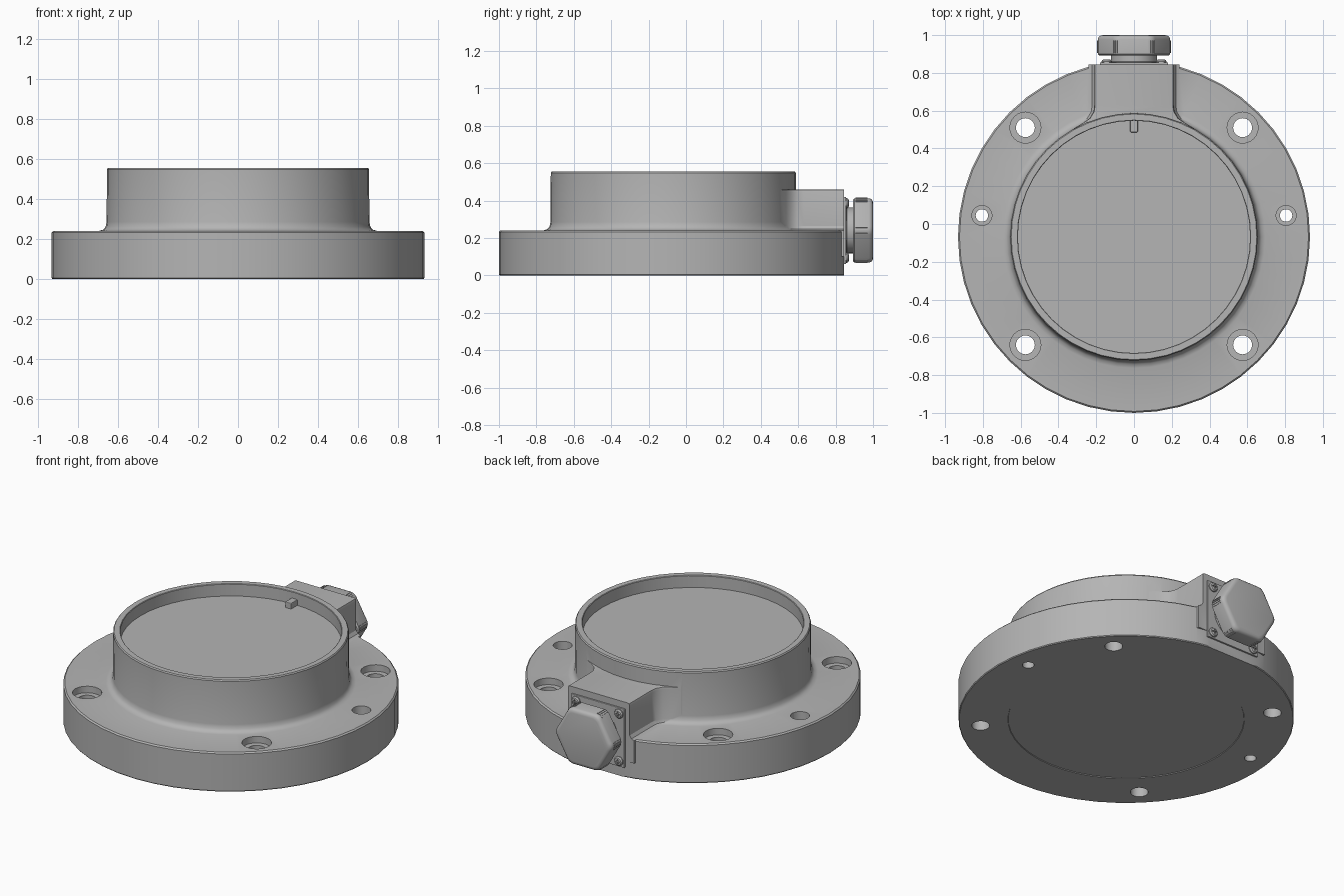
import bpy, bmesh, math
from mathutils import Vector, Matrix

cube = bpy.data.objects.get("Cube")
if cube:
    bpy.data.objects.remove(cube, do_unlink=True)

CY = -0.068      # centre of the round body
FACE = 0.845     # flat mounting face at the back
GZ = 0.24        # height of the gland axis

grey = bpy.data.materials.new("cast grey")
grey.use_nodes = True
colour = (0.46, 0.46, 0.46, 1)
grey.diffuse_color = colour
grey.node_tree.nodes["Principled BSDF"].inputs["Base Color"].default_value = colour


def finish(name, bm):
    bmesh.ops.remove_doubles(bm, verts=bm.verts, dist=1e-5)
    bmesh.ops.recalc_face_normals(bm, faces=bm.faces)
    mesh = bpy.data.meshes.new(name)
    bm.to_mesh(mesh)
    bm.free()
    mesh.materials.append(grey)
    ob = bpy.data.objects.new(name, mesh)
    bpy.context.collection.objects.link(ob)
    return ob


def select(ob):
    bpy.ops.object.select_all(action='DESELECT')
    ob.select_set(True)
    bpy.context.view_layer.objects.active = ob


def smooth(ob, angle=32):
    select(ob)
    bpy.ops.object.shade_smooth_by_angle(angle=math.radians(angle))


def loft(name, rings):
    """Skin a stack of equal-length rings and cap both ends."""
    bm = bmesh.new()
    loops = [[bm.verts.new(p) for p in ring] for ring in rings]
    n = len(loops[0])
    for a, b in zip(loops, loops[1:]):
        for i in range(n):
            j = (i + 1) % n
            bm.faces.new((a[i], a[j], b[j], b[i]))
    bm.faces.new(loops[0])
    bm.faces.new(loops[-1])
    return finish(name, bm)


def lathe(name, profile, centre, axis='Z', segments=48):
    """Turn (radius, distance) points around the z or y axis."""
    rings = []
    for r, d in profile:
        ring = []
        for i in range(segments):
            t = 2 * math.pi * i / segments
            u, v = r * math.cos(t), r * math.sin(t)
            p = Vector((u, v, d)) if axis == 'Z' else Vector((u, d, v))
            ring.append(p + Vector(centre))
        rings.append(ring)
    return loft(name, rings)


def box(name, centre, size, bevel=0.0):
    bm = bmesh.new()
    bmesh.ops.create_cube(bm, size=1, matrix=Matrix.Translation(centre) @ Matrix.Diagonal((*size, 1)))
    if bevel:
        bmesh.ops.bevel(bm, geom=bm.edges[:], offset=bevel, segments=2, affect='EDGES', profile=0.5)
    return finish(name, bm)


def boolean(target, tool, operation):
    mod = target.modifiers.new("cut", 'BOOLEAN')
    mod.operation, mod.object, mod.solver = operation, tool, 'EXACT'
    select(target)
    bpy.ops.object.modifier_apply(modifier=mod.name)
    bpy.data.objects.remove(tool, do_unlink=True)


# Flange and raised ring, turned in one piece with a recessed top
body = lathe("flanged_body", [
    (0.655, 0.004), (0.657, 0), (0.928, 0), (0.932, 0.005), (0.932, 0.232), (0.924, 0.24),
    (0.695, 0.24), (0.675, 0.246), (0.662, 0.26), (0.657, 0.285), (0.655, 0.548),
    (0.650, 0.555), (0.618, 0.555), (0.615, 0.552), (0.615, 0.48)], (0, CY, 0))

# Boss that flares into the ring, with a fillet at its foot
half = [(0.21, 0.9), (0.21, 0.63), (0.214, 0.595), (0.235, 0.56), (0.27, 0.535), (0.32, 0.505), (0.2, 0.3)]
levels = [(0.1, 0.03), (0.24, 0.03), (0.247, 0.012), (0.265, 0), (0.445, 0), (0.457, -0.004), (0.46, -0.014)]
rings = []
for z, grow in levels:
    right = [(x + grow, y, z) for x, y in half]
    rings.append(right + [(-x, y, z) for x, y, z in reversed(right)])
boolean(body, loft("boss", rings), 'UNION')
boolean(body, box("face_cutter", (0, FACE + 0.2, 0.3), (1.4, 0.4, 1)), 'DIFFERENCE')

# Counterbored mounting holes and smaller pin holes
holes = [(sx * 0.575, y, 0.05, 0.082, 0.2) for sx in (-1, 1) for y in (0.51, -0.64)]
holes += [(sx * 0.805, 0.045, 0.033, 0.053, 0.12) for sx in (-1, 1)]
for x, y, r, bore, floor in holes:
    tool = lathe("hole_cutter", [(r, -0.1), (r, floor), (bore, floor), (bore, 0.4)], (x, y, 0), segments=24)
    boolean(body, tool, 'DIFFERENCE')
smooth(body)

# Index tab on the recessed floor
box("index_tab", (0, 0.518, 0.495), (0.04, 0.065, 0.04), 0.004)

# Gland plate with four slotted screws
box("gland_plate", (0, FACE + 0.002, GZ), (0.36, 0.016, 0.36), 0.003)
for sx in (-1, 1):
    for sz in (-1, 1):
        x, z = sx * 0.145, GZ + sz * 0.145
        head = lathe("plate_screw", [(0.028, 0), (0.028, 0.008), (0.022, 0.016), (0.01, 0.019)],
                     (x, FACE + 0.008, z), 'Y', 16)
        for size in ((0.03, 0.016, 0.007), (0.007, 0.016, 0.03)):
            boolean(head, box("slot_cutter", (x, FACE + 0.027, z), size), 'DIFFERENCE')
        smooth(head)

# Round neck behind the cap
smooth(lathe("gland_neck", [(0.135, 0), (0.135, 0.012), (0.123, 0.016), (0.123, 0.06)], (0, FACE, GZ), 'Y', 32))


def hexagon(flat, y, corner):
    """Hexagon with rounded corners, pointing left and right."""
    pts = []
    reach = (flat - corner) / math.cos(math.pi / 6)
    for k in range(6):
        a = k * math.pi / 3
        for s in range(-2, 3):
            t = a + s * math.pi / 12
            pts.append((reach * math.cos(a) + corner * math.cos(t), y,
                        GZ + reach * math.sin(a) + corner * math.sin(t)))
    return pts


# Hexagonal cap with rounded corners and front edge
cap = loft("hex_cap", [hexagon(f, y, 0.045) for f, y in (
    (0.164, 0.892), (0.172, 0.9), (0.172, 0.978), (0.168, 0.99), (0.16, 0.997), (0.148, 1.0))])
smooth(cap)

# Grip ribs on the cap corners
for k in range(6):
    a = k * math.pi / 3
    for s in (-1.5, -0.5, 0.5, 1.5):
        t = a + s * 0.26
        reach = (0.172 - 0.045) / math.cos(math.pi / 6)
        x = reach * math.cos(a) + 0.045 * math.cos(t)
        z = reach * math.sin(a) + 0.045 * math.sin(t)
        rib = box("grip_rib", (0, 0, 0), (0.006, 0.065, 0.006))
        rib.location = (x, 0.938, GZ + z)
        rib.rotation_euler.y = -t
